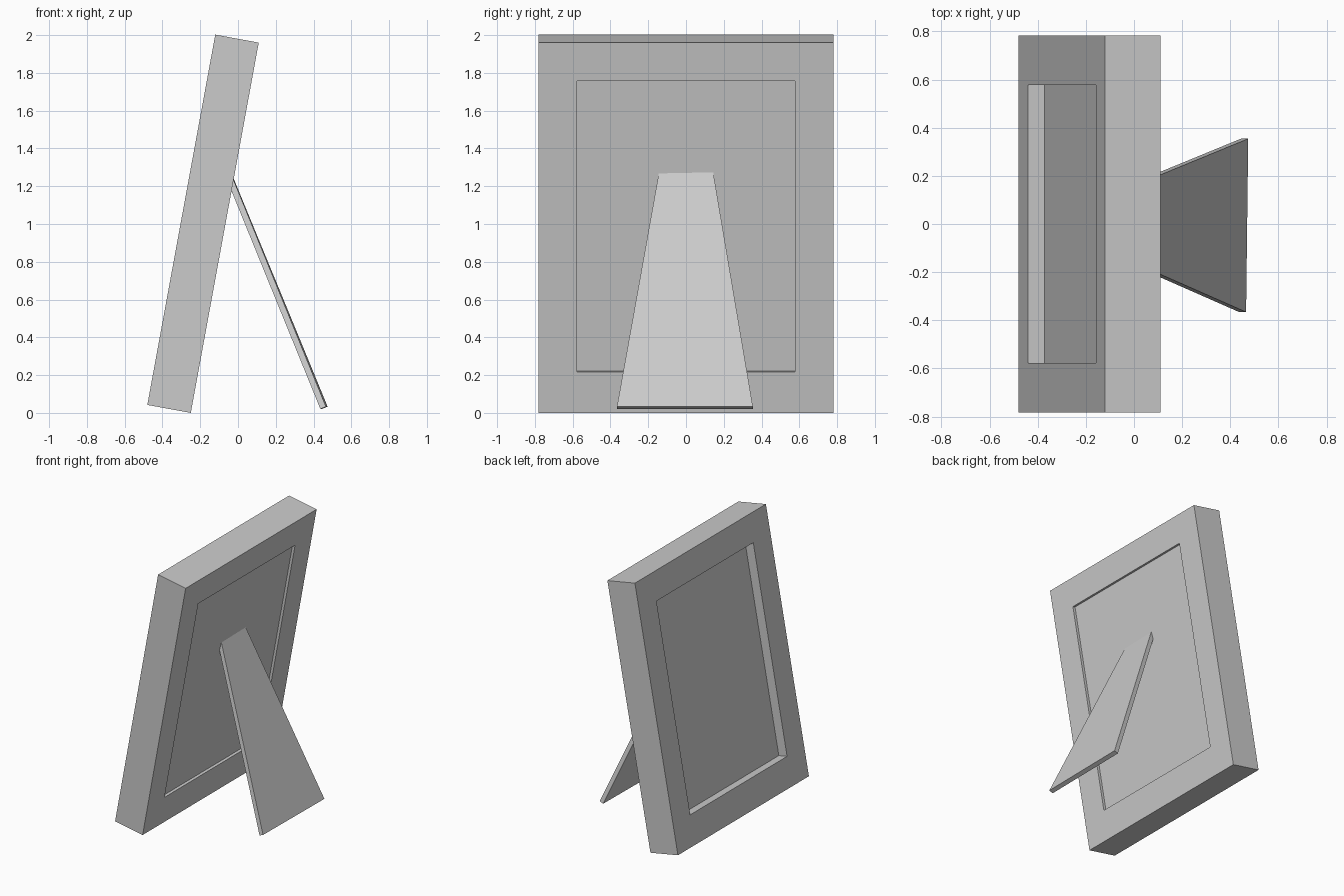
import bpy, bmesh
from math import radians
from mathutils import Vector, Matrix

if "Cube" in bpy.data.objects:
    bpy.data.objects.remove(bpy.data.objects["Cube"])

THICK, HEIGHT, HALF_W = 0.234, 1.993, 0.782
OPEN_W, OPEN_LO, OPEN_HI = 0.578, 0.221, 1.786


def add_object(name, bm):
    bmesh.ops.recalc_face_normals(bm, faces=bm.faces)
    mesh = bpy.data.meshes.new(name)
    bm.to_mesh(mesh)
    bm.free()
    obj = bpy.data.objects.new(name, mesh)
    bpy.context.collection.objects.link(obj)
    return obj


def recess(bm, side, depth):
    """Inset the face looking along side * x and push it inwards."""
    bm.normal_update()
    face = max(bm.faces, key=lambda f: f.normal.x * side)
    bmesh.ops.inset_region(bm, faces=[face], thickness=0.2)
    for v in face.verts:
        v.co.y = OPEN_W if v.co.y > 0 else -OPEN_W
        v.co.z = OPEN_HI if v.co.z > HEIGHT / 2 else OPEN_LO
    new = bmesh.ops.extrude_discrete_faces(bm, faces=[face])["faces"][0]
    for v in new.verts:
        v.co.x -= side * depth


# Frame: upright box with a deep picture recess and a shallow back recess
bm = bmesh.new()
bmesh.ops.create_cube(bm, size=1, matrix=Matrix.Translation(
    (-THICK / 2, 0, HEIGHT / 2)) @ Matrix.Diagonal((THICK, 2 * HALF_W, HEIGHT, 1)))
recess(bm, -1, 0.07)
recess(bm, 1, 0.02)
frame = add_object("picture_frame", bm)
# Lean the frame back about its lower rear edge
frame.location.x = -0.25
frame.rotation_euler.y = radians(10.4)

# Easel leg: tapered board whose top end is sunk into the back panel
foot = Vector((0.47, 0, 0.033))
along = Vector((-0.379, 0, 0.925)).normalized()
inward = Vector((-along.z, 0, along.x)) * 0.032
bm = bmesh.new()
outline = []
for y, t in ((-0.36, 0), (0.36, 0), (0.139, 1.37), (-0.139, 1.37)):
    outline.append(bm.verts.new(foot + along * t + Vector((0, y, 0))))
board = bm.faces.new(outline)
ext = bmesh.ops.extrude_face_region(bm, geom=[board], use_keep_orig=True)
bmesh.ops.translate(bm, vec=inward,
                    verts=[g for g in ext["geom"] if isinstance(g, bmesh.types.BMVert)])
leg = add_object("easel_leg", bm)
leg.rotation_euler.z = radians(-0.7)
